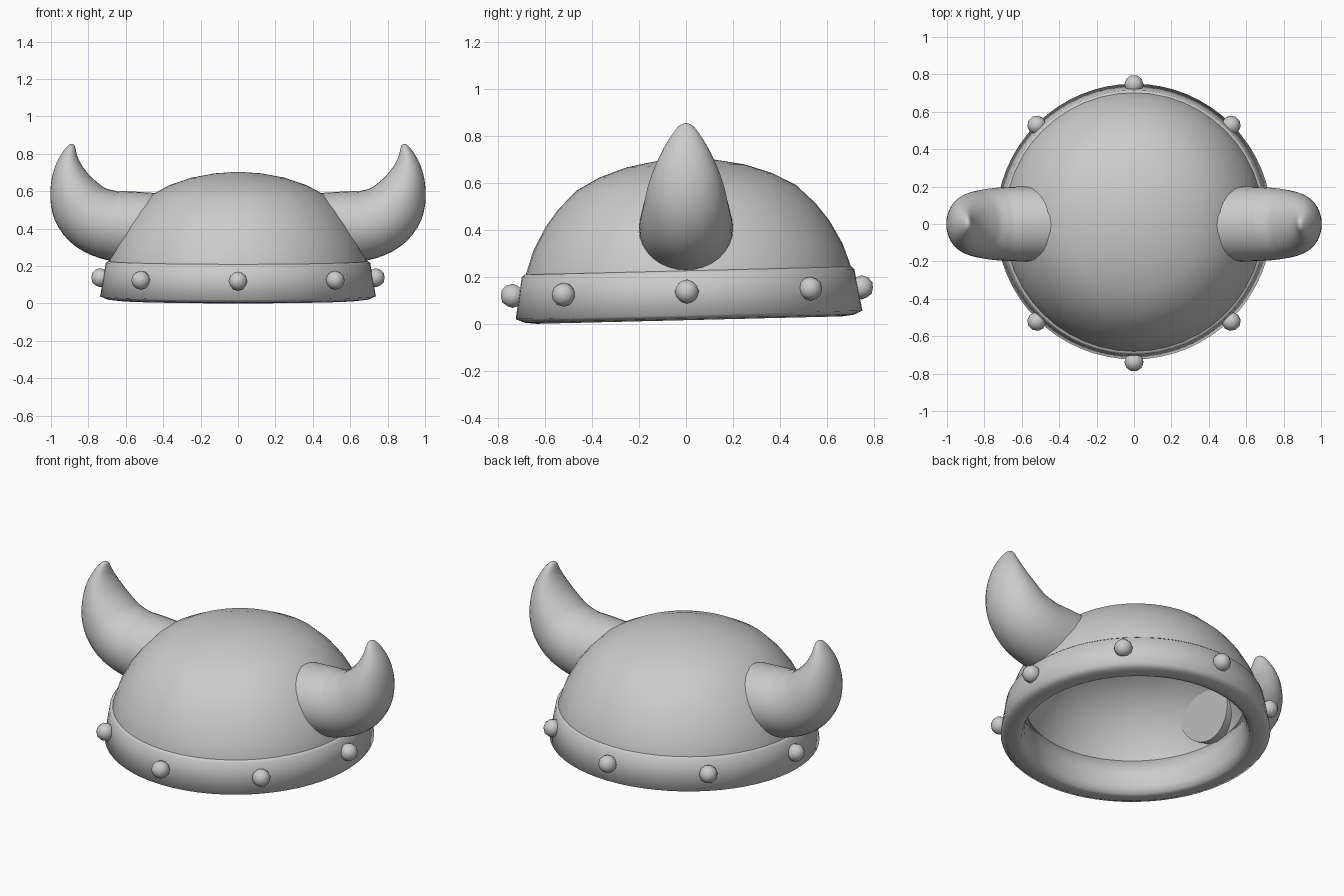
import bpy, bmesh
from math import sin, cos, pi, radians
from mathutils import Vector

if "Cube" in bpy.data.objects:
    bpy.data.objects.remove(bpy.data.objects["Cube"])

TILT = radians(1.4)  # the helmet leans slightly forward


def make_object(name, bm, angle):
    bmesh.ops.recalc_face_normals(bm, faces=bm.faces)
    mesh = bpy.data.meshes.new(name)
    bm.to_mesh(mesh)
    bm.free()
    ob = bpy.data.objects.new(name, mesh)
    bpy.context.collection.objects.link(ob)
    bpy.ops.object.select_all(action='DESELECT')
    ob.select_set(True)
    bpy.context.view_layer.objects.active = ob
    bpy.ops.object.shade_smooth_by_angle(angle=radians(angle))
    return ob


def lathe(name, profile, steps, angle):
    """Spin a closed (r, z) profile around the z axis."""
    bm = bmesh.new()
    verts = [bm.verts.new((r, 0, z)) for r, z in profile]
    edges = [bm.edges.new(p) for p in zip(verts, verts[1:])]
    edges.append(bm.edges.new((verts[-1], verts[0])))
    bmesh.ops.spin(bm, geom=verts + edges, cent=(0, 0, 0), axis=(0, 0, 1),
                   angle=2 * pi, steps=steps)
    bmesh.ops.remove_doubles(bm, verts=bm.verts, dist=1e-4)
    return make_object(name, bm, angle)


# Domed cap, a thick shell
outer = [(.697, .17), (.692, .225), (.658, .325), (.604, .425), (.547, .50),
         (.467, .578), (.367, .632), (.25, .672), (.125, .695), (0, .704)]
inner = [(0, .622), (.115, .613), (.225, .59), (.33, .553), (.415, .505),
         (.48, .442), (.53, .378), (.575, .295), (.604, .21), (.61, .17)]
dome = lathe("dome", outer + inner, 48, 50)
dome.location.y = .016
dome.rotation_euler.x = TILT

# Thick rim band with a rounded lower lip
band_profile = [(.66, .226), (.695, .226), (.707, .216), (.737, .038), (.70, .022),
                (.65, .016), (.622, .022), (.606, .06), (.597, .12), (.599, .216)]
band = lathe("rim_band", band_profile, 64, 100)
band.location.y = .014
band.rotation_euler.x = TILT

# Eight low-poly studs around the band
for i in range(8):
    a = i * pi / 4
    bm = bmesh.new()
    bmesh.ops.create_icosphere(bm, subdivisions=2, radius=.051)
    stud = make_object(f"stud_{i + 1}", bm, 60)
    y = .742 * sin(a)
    stud.location = (.735 * cos(a), y + .004, .137 + y * sin(TILT))
    stud.rotation_euler.z = a

# Curved horns along the centre line: x, z, in-plane radius, sideways radius
HORN = [(.485, .395, .203, .203), (.60, .408, .193, .2), (.69, .42, .185, .197),
        (.77, .455, .18, .19), (.83, .51, .166, .178), (.87, .58, .142, .163),
        (.895, .655, .109, .138), (.905, .725, .077, .106), (.902, .785, .047, .072),
        (.892, .828, .026, .042), (.886, .846, .014, .022), (.884, .852, .003, .004)]


def smooth_path(rows, steps=3):
    """Catmull-Rom interpolation of table rows."""
    v = [[2 * a - b for a, b in zip(rows[0], rows[1])]] + list(rows)
    v.append([2 * a - b for a, b in zip(rows[-1], rows[-2])])
    out = []
    for i in range(1, len(v) - 2):
        for s in range(steps):
            t = s / steps
            out.append([.5 * (2 * b + (c - a) * t + (2 * a - 5 * b + 4 * c - d) * t * t
                              + (3 * b - a - 3 * c + d) * t ** 3)
                        for a, b, c, d in zip(*v[i - 1:i + 3])])
    return out + [rows[-1]]


def horn(name, side, sides=32):
    bm = bmesh.new()
    path = smooth_path(HORN)
    pts = [Vector((p[0], 0, p[1])) for p in path]
    rings = []
    for i, (x, z, r, w) in enumerate(path):
        t = (pts[min(i + 1, len(pts) - 1)] - pts[max(i - 1, 0)]).normalized()
        if i < 4:  # the base cap is slanted to follow the dome
            t = (t + Vector((0, 0, .2 * (1 - i / 4)))).normalized()
        up = Vector((-t.z, 0, t.x))
        ring = []
        for k in range(sides):
            a = 2 * pi * k / sides
            p = pts[i] + up * r * cos(a) + Vector((0, w * sin(a), 0))
            ring.append(bm.verts.new((p.x * side, p.y, p.z)))
        rings.append(ring)
    for a, b in zip(rings, rings[1:]):
        for k in range(sides):
            n = (k + 1) % sides
            bm.faces.new((a[k], a[n], b[n], b[k]))
    bm.faces.new(rings[0])
    bm.faces.new(rings[-1])
    return make_object(name, bm, 60)


horn("right_horn", 1)
horn("left_horn", -1)
